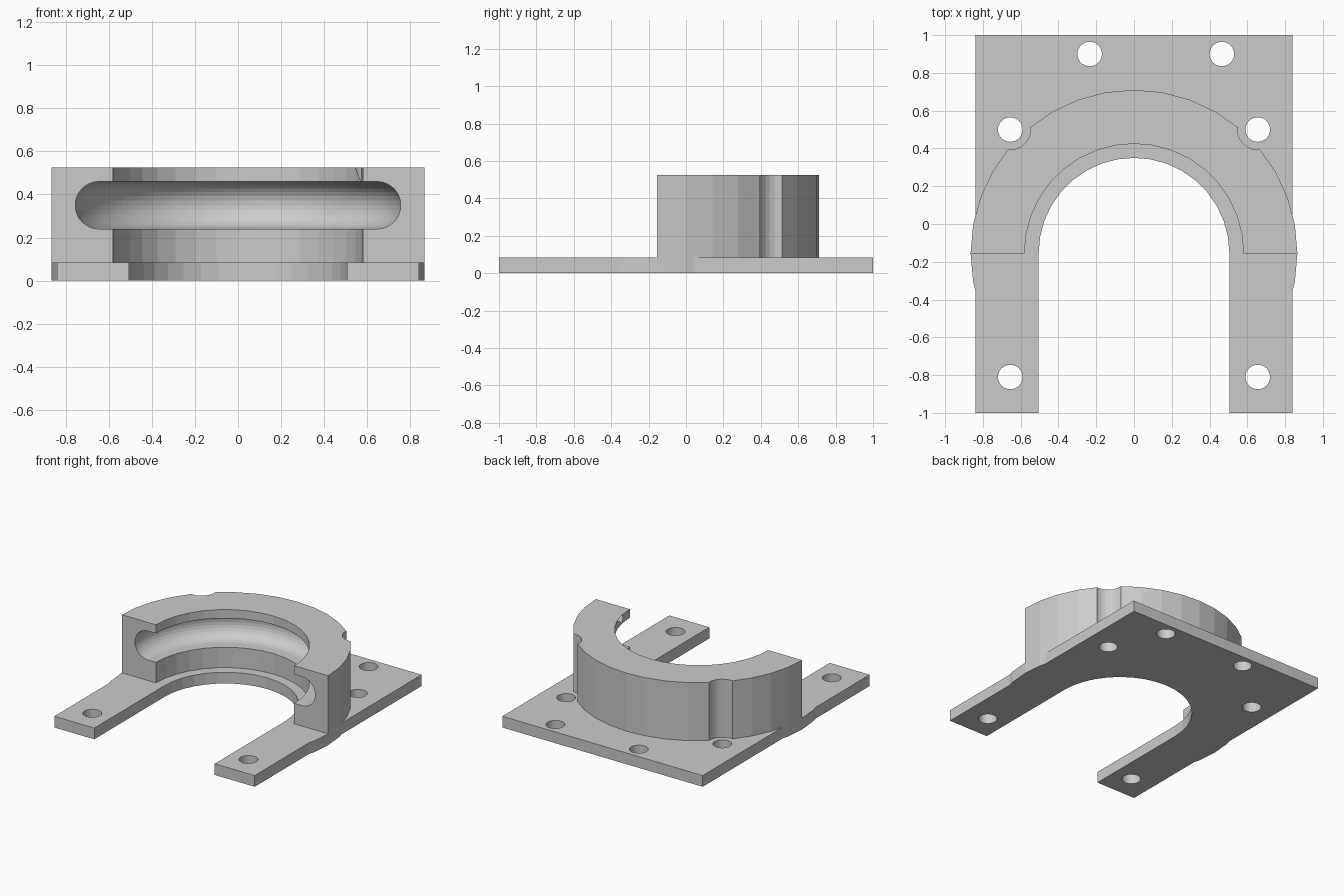
import bpy, bmesh
from math import cos, sin, pi, radians

if "Cube" in bpy.data.objects:
    bpy.data.objects.remove(bpy.data.objects["Cube"])

CY = -0.155                      # centre line of the slot and the collar
T, H = 0.085, 0.525              # plate top, collar top
R_OUT, R_IN, R_SLOT = 0.865, 0.58, 0.505
W = 0.84                         # plate half width


def arc(r, a0, a1, n, cx=0.0, cy=CY):
    return [(cx + r * cos(radians(a0 + (a1 - a0) * i / n)),
             cy + r * sin(radians(a0 + (a1 - a0) * i / n))) for i in range(n + 1)]


def loft(name, rings):
    """Closed solid through a stack of equal-length point loops."""
    bm = bmesh.new()
    rings = [[bm.verts.new(p) for p in ring] for ring in rings]
    n = len(rings[0])
    for a, b in zip(rings, rings[1:]):
        for i in range(n):
            j = (i + 1) % n
            bm.faces.new((a[i], a[j], b[j], b[i]))
    bm.faces.new(rings[0])
    bm.faces.new(rings[-1])
    bmesh.ops.recalc_face_normals(bm, faces=bm.faces)
    mesh = bpy.data.meshes.new(name)
    bm.to_mesh(mesh)
    bm.free()
    ob = bpy.data.objects.new(name, mesh)
    bpy.context.collection.objects.link(ob)
    return ob


def prism(name, outline, z0, z1):
    return loft(name, [[(x, y, z) for x, y in outline] for z in (z0, z1)])


def lathe(name, profile, n):
    return loft(name, [[(r * cos(2 * pi * i / n), CY + r * sin(2 * pi * i / n), z)
                        for i in range(n)] for r, z in profile])


def combine(ob, tool, operation):
    tool.hide_render = True
    mod = ob.modifiers.new(operation.lower(), "BOOLEAN")
    mod.operation, mod.solver, mod.object = operation, "EXACT", tool
    bpy.context.view_layer.objects.active = ob
    bpy.ops.object.modifier_apply(modifier=mod.name)
    bpy.data.objects.remove(tool)


# U-shaped base plate, with the collar's outline bulging past its sides
def clip(a, b):
    t = (W - a[0]) / (b[0] - a[0])
    return (W, a[1] + t * (b[1] - a[1]))


rim = arc(R_OUT, -20, 20, 4)
bulge = [clip(rim[0], rim[1])] + rim[1:4] + [clip(rim[3], rim[4])]
right = [(R_SLOT, -1), (W, -1)] + bulge + [(W, 1)]
left = [(-x, y) for x, y in reversed(right)]
plate = prism("bracket", right + left + arc(R_SLOT, 180, 0, 18), 0, T)

# Screw holes
holes = [(sx * 0.655, y) for sx in (-1, 1) for y in (0.5, -0.81)] + [(-0.235, 0.9), (0.465, 0.9)]
for x, y in holes:
    combine(plate, prism("hole_cutter", arc(0.065, 0, 348.75, 31, x, y), -0.1, 0.3), "DIFFERENCE")

# Half-round collar
collar = prism("collar", arc(R_OUT, 0, 180, 18) + arc(R_IN, 180, 0, 18), T, H)

# Rounded groove inside the collar
groove = [(0.3, 0.24)] + arc(0.11, -90, 90, 16, 0.645, 0.35) + [(0.3, 0.46)]
combine(collar, lathe("groove_cutter", groove, 144), "DIFFERENCE")

# Screw-head clearance notches on the collar's outside
for s in (-1, 1):
    combine(collar, prism("notch_cutter", arc(0.107, 0, 345, 23, s * 0.655, 0.5), 0, 0.7), "DIFFERENCE")

# Merge into one solid
combine(plate, collar, "UNION")
